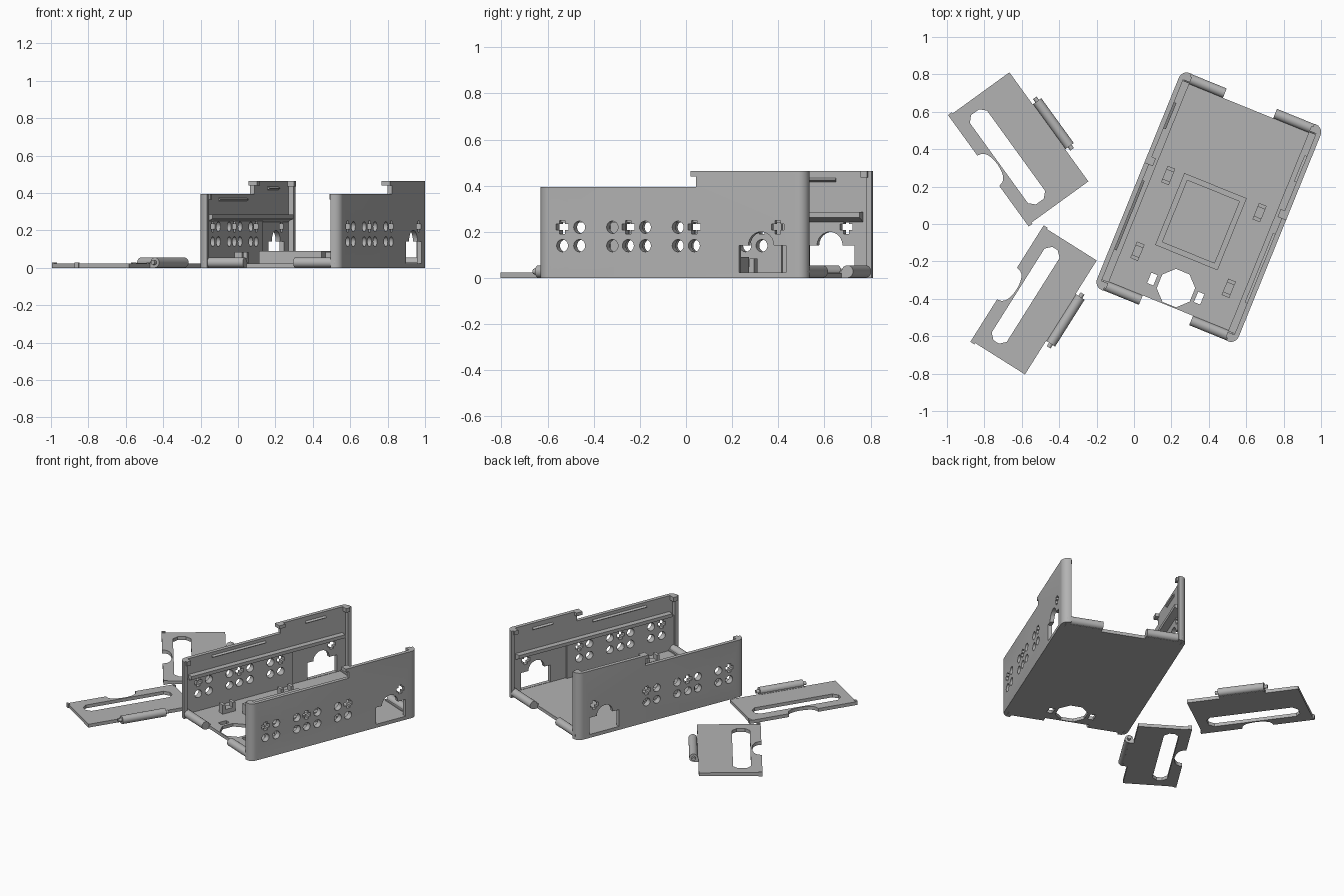
import bpy, bmesh, math
from mathutils import Matrix, Vector

if "Cube" in bpy.data.objects:
    bpy.data.objects.remove(bpy.data.objects["Cube"])

grey = bpy.data.materials.new("grey plastic")
grey.diffuse_color = (0.45, 0.45, 0.45, 1)
grey.use_nodes = True
grey.node_tree.nodes["Principled BSDF"].inputs["Base Color"].default_value = grey.diffuse_color


def frame(x, y, deg):
    return Matrix.Translation((x, y, 0)) @ Matrix.Rotation(math.radians(deg), 4, 'Z')


BOX = frame(0.40, 0.09, -22.1)


def prism(name, pts, lo, hi, axis='Z', place=BOX):
    """Extrude a 2D outline: Z -> (x, y) outline, X -> (y, z), Y -> (x, z)."""
    to3 = {'Z': lambda a, b, c: (a, b, c), 'X': lambda a, b, c: (c, a, b),
           'Y': lambda a, b, c: (a, c, b)}[axis]
    bm = bmesh.new()
    low = [bm.verts.new(to3(a, b, lo)) for a, b in pts]
    top = [bm.verts.new(to3(a, b, hi)) for a, b in pts]
    bm.faces.new(low)
    bm.faces.new(top)
    n = len(pts)
    for i in range(n):
        j = (i + 1) % n
        bm.faces.new((low[i], low[j], top[j], top[i]))
    bmesh.ops.recalc_face_normals(bm, faces=bm.faces)
    me = bpy.data.meshes.new(name)
    bm.to_mesh(me)
    bm.free()
    ob = bpy.data.objects.new(name, me)
    bpy.context.collection.objects.link(ob)
    me.materials.append(grey)
    ob.matrix_world = place
    return ob


def rect(a0, a1, b0, b1):
    return [(a0, b0), (a1, b0), (a1, b1), (a0, b1)]


def arc(ca, cb, r, d0=0, d1=360, n=20, closed=True):
    m = n if closed else n - 1
    return [(ca + r * math.cos(math.radians(d0 + (d1 - d0) * i / m)),
             cb + r * math.sin(math.radians(d0 + (d1 - d0) * i / m))) for i in range(n)]


def box(name, a, b, c, place=BOX):
    return prism(name, rect(min(a), max(a), min(b), max(b)), c[0], c[1], 'Z', place)


def smooth(ob):
    bpy.context.view_layer.objects.active = ob
    bpy.ops.object.select_all(action='DESELECT')
    ob.select_set(True)
    bpy.ops.object.shade_smooth_by_angle(angle=math.radians(35))


def cut(ob, cutters):
    for c in cutters:
        m = ob.modifiers.new("cut", 'BOOLEAN')
        m.operation, m.solver, m.object = 'DIFFERENCE', 'EXACT', c
    bpy.context.view_layer.update()
    dg = bpy.context.evaluated_depsgraph_get()
    me = bpy.data.meshes.new_from_object(ob.evaluated_get(dg))
    ob.modifiers.clear()
    ob.data = me


def drop(cutters):
    for c in cutters:
        bpy.data.objects.remove(c)


W, L, R = 0.409, 0.626, 0.045      # half width, half length, corner radius
LOW, HIGH, STEP = 0.395, 0.463, 0.115

# floor with octagonal opening and slots
floor = prism("floor", rect(-0.40, 0.40, -0.57, 0.57), 0, 0.022)
tools = [prism("octagon_cutter", arc(0, -0.467, 0.103, 22.5, 382.5, 8), -0.1, 0.1)]
tools += [box("slot_cutter", (s * 0.135 - 0.018, s * 0.135 + 0.018), (-0.50, -0.44), (-0.1, 0.1))
          for s in (-1, 1)]
cut(floor, tools)
drop(tools)

# raised square frame on the floor
ring = box("tray_frame", (-0.19, 0.17), (-0.295, 0.12), (0.015, 0.09))
tool = box("frame_cutter", (-0.16, 0.14), (-0.265, 0.09), (0, 0.2))
cut(ring, [tool])
drop([tool])

# retaining clips around the frame
for p in (-0.265, 0.262):
    for q in (-0.362, 0.075):
        box("clip_base", (p - 0.022, p + 0.022), (q - 0.047, q + 0.047), (0.015, 0.05))
        for d in (-0.037, 0.037):
            box("clip_finger", (p - 0.022, p + 0.022), (q + d - 0.01, q + d + 0.01), (0.045, 0.085))

# side walls, built once per side
round_q = [-0.51, -0.43, -0.276, -0.202, -0.122, 0.031, 0.107]
cross_q = (-0.51, -0.202, 0.107, 0.498)
for s, side in ((-1, "left"), (1, "right")):
    outline = ([(0.355, -L)] + arc(W - R, -L + R, R, -90, 0, 7, False)
               + arc(W - R, L - R, R, 0, 90, 7, False) + [(0.355, L)]
               + [(0.355, 0.600), (0.383, 0.600), (0.383, -0.600), (0.355, -0.600)])
    wall = prism(side + "_wall", [(s * p, q) for p, q in outline], 0, HIGH)
    liner = box(side + "_wall_liner", (s * 0.37, s * 0.39), (-0.605, 0.20), (0.015, 0.26))
    x0, x1 = sorted((s * 0.3, s * 0.5))
    tools = [prism("step_cutter", rect(-1, STEP, LOW, 1), x0, x1, 'X')]
    # ventilation holes, the upper ones at set places being crosses
    for z in (0.14, 0.22):
        for q in round_q:
            if z > 0.2 and q in cross_q:
                continue
            tools.append(prism("vent_cutter", arc(q, z, 0.027, n=16), x0, x1, 'X'))
    a, b = 0.013, 0.029
    plus = [(a, b), (-a, b), (-a, a), (-b, a), (-b, -a), (-a, -a),
            (-a, -b), (a, -b), (a, -a), (b, -a), (b, a), (a, a)]
    for q in cross_q:
        tools.append(prism("cross_cutter", [(q + u, 0.22 + v) for u, v in plus], x0, x1, 'X'))
    # socket opening with arched top
    port = [(0.316, 0.024), (0.536, 0.024), (0.536, 0.14)] + \
        arc(0.42, 0.14, 0.06, 0, 180, 13, False) + [(0.316, 0.14)]
    tools.append(prism("port_cutter", port, x0, x1, 'X'))
    cut(wall, tools)
    cut(liner, tools)
    drop(tools)
    smooth(wall)
    # lid rail, snap ridges and corner nubs
    prism(side + "_rail", [(s * 0.39, 0.24), (s * 0.39, 0.285), (s * 0.345, 0.285), (s * 0.345, 0.262)],
          -0.575, 0.575, 'Y')
    for q0, q1, z in ((-0.40, 0.0, 0.365), (0.30, 0.45, 0.425)):
        prism(side + "_snap_ridge", [(s * 0.39, z - 0.013), (s * 0.39, z + 0.013), (s * 0.37, z)],
              q0, q1, 'Y')
    box(side + "_step_nub", (s * 0.36, s * W), (0.09, 0.135), (0.44, HIGH))
    box(side + "_rear_nub", (s * 0.345, s * 0.39), (0.58, 0.61), (0.435, HIGH))
    box(side + "_front_nub", (s * 0.345, s * 0.39), (-0.61, -0.58), (0.365, LOW))


def barrel(name, s0, s1, t, place, r=0.027, z=0.028):
    ob = prism(name, arc(t, z, r, n=24), s0, s1, 'X', place)
    smooth(ob)


# hinge barrels at both ends of the box
for e, end in ((-1, "front"), (1, "rear")):
    for p0, p1 in ((-0.38, -0.15), (0.14, 0.38)):
        barrel(end + "_hinge_barrel", p0, p1, e * 0.597, BOX)
        box(end + "_hinge_arm", (p0, p1), (e * 0.56, e * 0.60), (0, 0.03))


# loose end flaps: half width w, slot span and local frame
def flap(name, place, w, t0, t1):
    h, c, S = 0.36, 0.03, 0.295
    notch = [(0.098 * math.cos(a), -w + 0.06 * math.sin(a) ** 0.7)
             for a in [math.pi * (1 - i / 12) for i in range(1, 12)]]
    pts = [(-h, -w), (-0.1, -w)] + notch + [(0.1, -w), (h, -w), (h, w), (-h, w)]
    plate = prism(name + "_plate", pts, 0, 0.023, 'Z', place)
    slot = [(-S, t0 + c), (-S + c, t0), (S - c, t0), (S, t0 + c),
            (S, t1 - c), (S - c, t1), (-S + c, t1), (-S, t1 - c)]
    tool = prism("flap_slot_cutter", slot, -0.1, 0.1, 'Z', place)
    cut(plate, [tool])
    drop([tool])
    # hinge barrel with pins
    barrel(name + "_hinge_barrel", -0.148, 0.148, w + 0.03, place)
    barrel(name + "_hinge_pin", -0.17, 0.17, w + 0.03, place, 0.012)
    box(name + "_hinge_arm", (-0.148, 0.148), (w - 0.01, w + 0.03), (0, 0.025), place)
    # corner tabs
    for e in (-1, 1):
        box(name + "_corner_tab", (e * (h - 0.005), e * (h + 0.008)), (-w, -w + 0.025), (0, 0.028), place)


flap("long_flap", frame(-0.617, 0.402, -54.1), 0.20, -0.13, -0.017)

# the second flap has its hinge on the other side of its long axis
flap("short_flap", frame(-0.535, -0.409, 237.8), 0.17, -0.10, -0.005)
